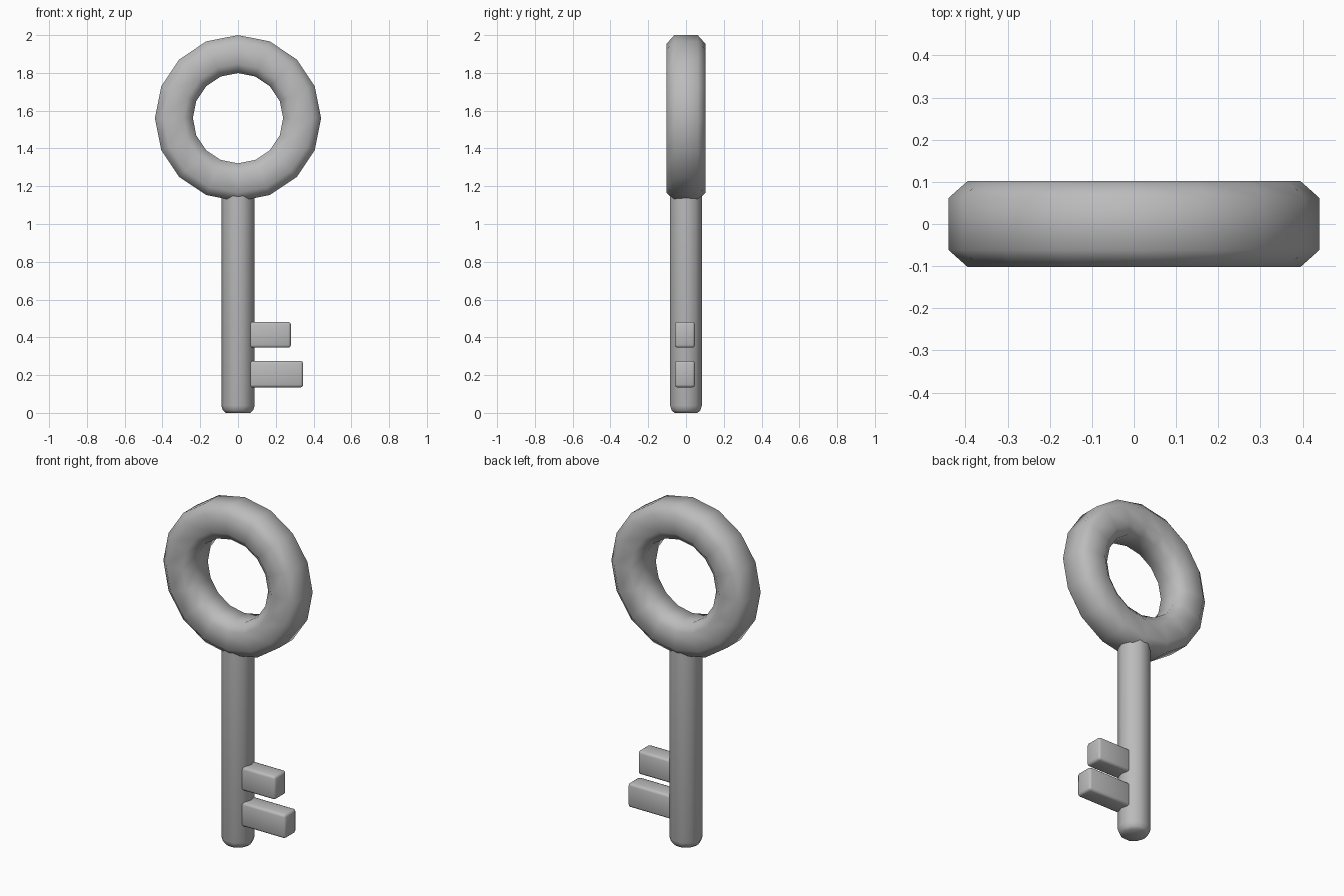
import bpy, bmesh, math

if "Cube" in bpy.data.objects:
    bpy.data.objects.remove(bpy.data.objects["Cube"])

metal = bpy.data.materials.new("grey_metal")
metal.diffuse_color = (0.5, 0.5, 0.5, 1)
metal.use_nodes = True
metal.node_tree.nodes["Principled BSDF"].inputs["Base Color"].default_value = metal.diffuse_color


def finish(name, bm, angle=60):
    bmesh.ops.recalc_face_normals(bm, faces=bm.faces)
    me = bpy.data.meshes.new(name)
    bm.to_mesh(me)
    bm.free()
    me.materials.append(metal)
    ob = bpy.data.objects.new(name, me)
    bpy.context.collection.objects.link(ob)
    bpy.ops.object.select_all(action='DESELECT')
    ob.select_set(True)
    bpy.context.view_layer.objects.active = ob
    bpy.ops.object.shade_smooth_by_angle(angle=math.radians(angle))
    return ob


def lathe(name, rings, place, closed):
    """Join rings of points; place(r, h, i) positions point i of each ring."""
    bm = bmesh.new()
    loops = [[bm.verts.new(place(r, h, i)) for i in range(place.n)] for r, h in rings]
    pairs = list(zip(loops, loops[1:] + loops[:1]))
    for a, b in pairs if closed else pairs[:-1]:
        for i in range(place.n):
            j = (i + 1) % place.n
            bm.faces.new((a[i], a[j], b[j], b[i]))
    if not closed:
        bm.faces.new(loops[0])
        bm.faces.new(loops[-1])
    return finish(name, bm)


# Ring handle: chamfered section swept in 16 steps around the y axis
def around_y(r, h, i):
    a = math.tau * i / 16
    return (r * math.cos(a), h, 1.56 + r * math.sin(a))


around_y.n = 16
section = [(0.44, -0.062), (0.44, 0.062), (0.395, 0.102), (0.288, 0.102),
           (0.239, 0.062), (0.239, -0.062), (0.288, -0.102), (0.395, -0.102)]
lathe("ring_handle", section, around_y, True)


# Shaft: ten-sided rod with a rounded tip
def around_z(r, h, i):
    a = math.tau * i / 10
    return (r * math.cos(a), r * math.sin(a), h)


around_z.n = 10
lathe("shaft", [(0.064, 0), (0.08, 0.013), (0.088, 0.038), (0.088, 1.2)], around_z, False)

# Teeth: bevelled blocks on the right of the shaft
for name, x1, z0, z1 in (("upper_tooth", 0.28, 0.345, 0.482),
                         ("lower_tooth", 0.345, 0.135, 0.275)):
    bm = bmesh.new()
    bmesh.ops.create_cube(bm, size=1)
    for v in bm.verts:
        v.co = (0.06 + (v.co.x + 0.5) * (x1 - 0.06),
                -0.006 + v.co.y * 0.106,
                z0 + (v.co.z + 0.5) * (z1 - z0))
    bmesh.ops.bevel(bm, geom=bm.edges[:], offset=0.014, segments=2, profile=0.5, affect='EDGES')
    finish(name, bm)
